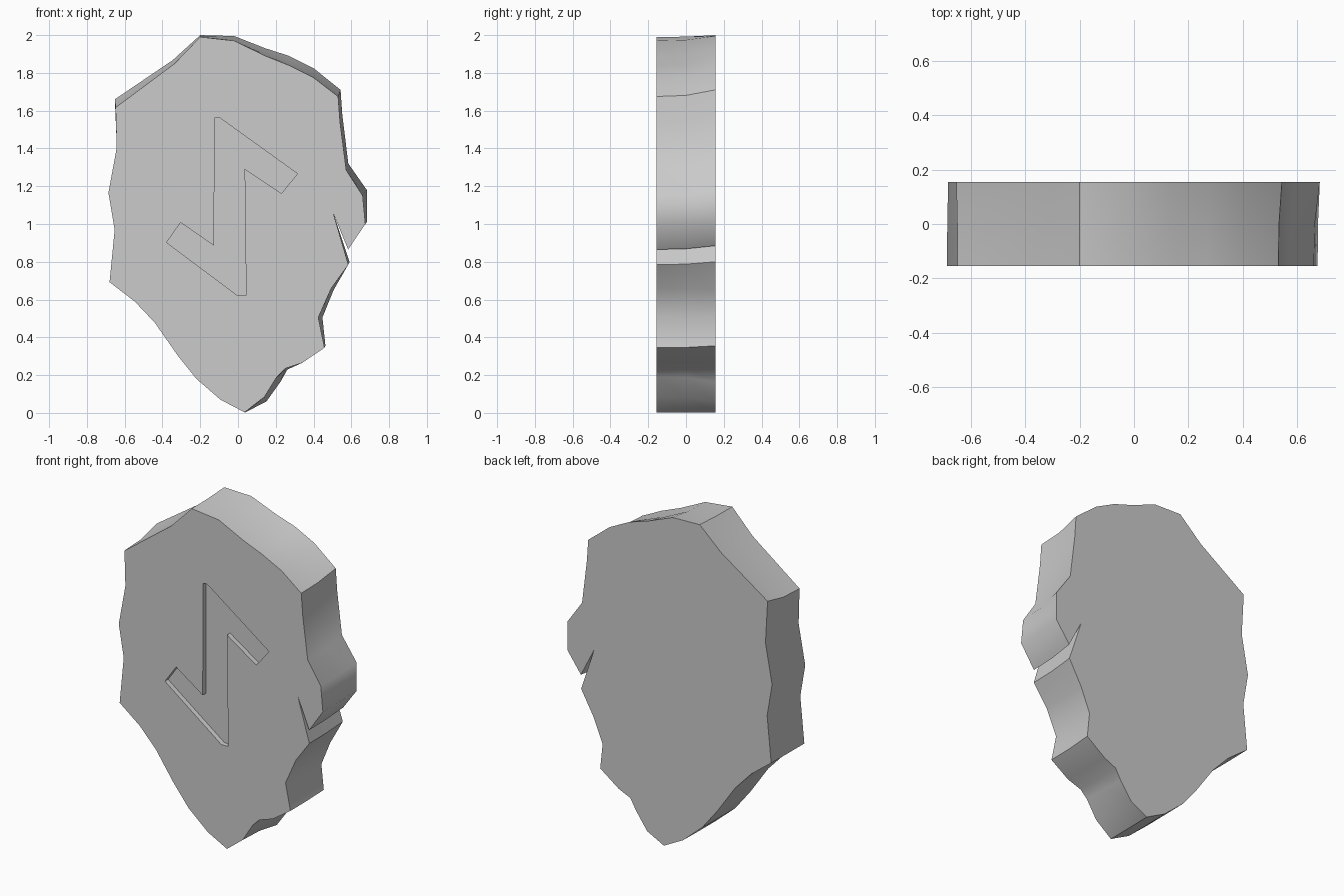
import bpy
import bmesh
from math import radians

cube = bpy.data.objects.get("Cube")
if cube:
    bpy.data.objects.remove(cube, do_unlink=True)

HALF = 0.155      # half the slab thickness
DEPTH = 0.03      # depth of the carving

stone = bpy.data.materials.new("stone grey")
stone.use_nodes = True
stone.diffuse_color = (0.6, 0.6, 0.6, 1)
stone.node_tree.nodes["Principled BSDF"].inputs["Base Color"].default_value = (0.6, 0.6, 0.6, 1)


def loft(name, layers):
    """Solid through matching (x, z) outlines, given as (y, outline) from front to back."""
    bm = bmesh.new()
    rings = [[bm.verts.new((x, y, z)) for x, z in outline] for y, outline in layers]
    bm.faces.new(rings[0])
    bm.faces.new(rings[-1][::-1])
    count = len(rings[0])
    for a, b in zip(rings, rings[1:]):
        for i in range(count):
            j = (i + 1) % count
            bm.faces.new((a[i], a[j], b[j], b[i]))
    bmesh.ops.recalc_face_normals(bm, faces=bm.faces)
    mesh = bpy.data.meshes.new(name)
    bm.to_mesh(mesh)
    bm.free()
    mesh.materials.append(stone)
    obj = bpy.data.objects.new(name, mesh)
    bpy.context.collection.objects.link(obj)
    return obj


# Broken right edge, from the peak down to the tip, on each side of the slab
right_front = [(-.20, 1.99), (-.02, 1.97), (.145, 1.89), (.27, 1.84), (.40, 1.775),
               (.53, 1.675), (.54, 1.54), (.573, 1.285), (.66, 1.15), (.674, 1.0),
               (.583, .865), (.505, 1.055), (.584, .785), (.494, .66), (.425, .505),
               (.458, .345), (.34, .265), (.25, .235), (.205, .19), (.14, .085)]
right_back = [(-.20, 2.0), (-.02, 1.995), (.145, 1.93), (.27, 1.89), (.40, 1.825),
              (.543, 1.71), (.552, 1.58), (.584, 1.32), (.682, 1.18), (.682, 1.01),
              (.592, .885), (.505, 1.055), (.59, .80), (.506, .65), (.447, .505),
              (.463, .355), (.34, .265), (.262, .23), (.225, .165), (.15, .06)]
# Left edge, from the tip up to the shoulder
left = [(.035, .003), (-.093, .07), (-.22, .18), (-.32, .305), (-.44, .477), (-.547, .59),
        (-.68, .692), (-.653, .97), (-.686, 1.165), (-.642, 1.405)]

front = right_front + left + [(-.648, 1.617), (-.335, 1.85)]
back = right_back + [(x + .004, z) for x, z in left] + [(-.652, 1.66), (-.345, 1.868)]
middle = [(a + (c - a) * .17, b + (d - b) * .17) for (a, b), (c, d) in zip(front, back)]
slab = loft("stone_slab", [(-HALF, front), (0, middle), (HALF, back)])

# Angular carving sunk into the front
carving = [(-.124, 1.56), (-.098, 1.563), (.315, 1.266), (.23, 1.162), (.035, 1.292),
           (.043, .622), (-.003, .622), (-.378, .902), (-.304, 1.008), (-.127, .885)]
cutter = loft("carving_cutter", [(-HALF - .05, carving), (-HALF + DEPTH, carving)])
cutter.hide_render = True

bpy.ops.object.select_all(action="DESELECT")
slab.select_set(True)
bpy.context.view_layer.objects.active = slab
cut = slab.modifiers.new("carving", "BOOLEAN")
cut.operation = "DIFFERENCE"
cut.solver = "EXACT"
cut.object = cutter
bpy.ops.object.modifier_apply(modifier=cut.name)
bpy.data.objects.remove(cutter, do_unlink=True)

# Soft broken sides, crisp rims and corners
bpy.ops.object.shade_smooth_by_angle(angle=radians(40))
